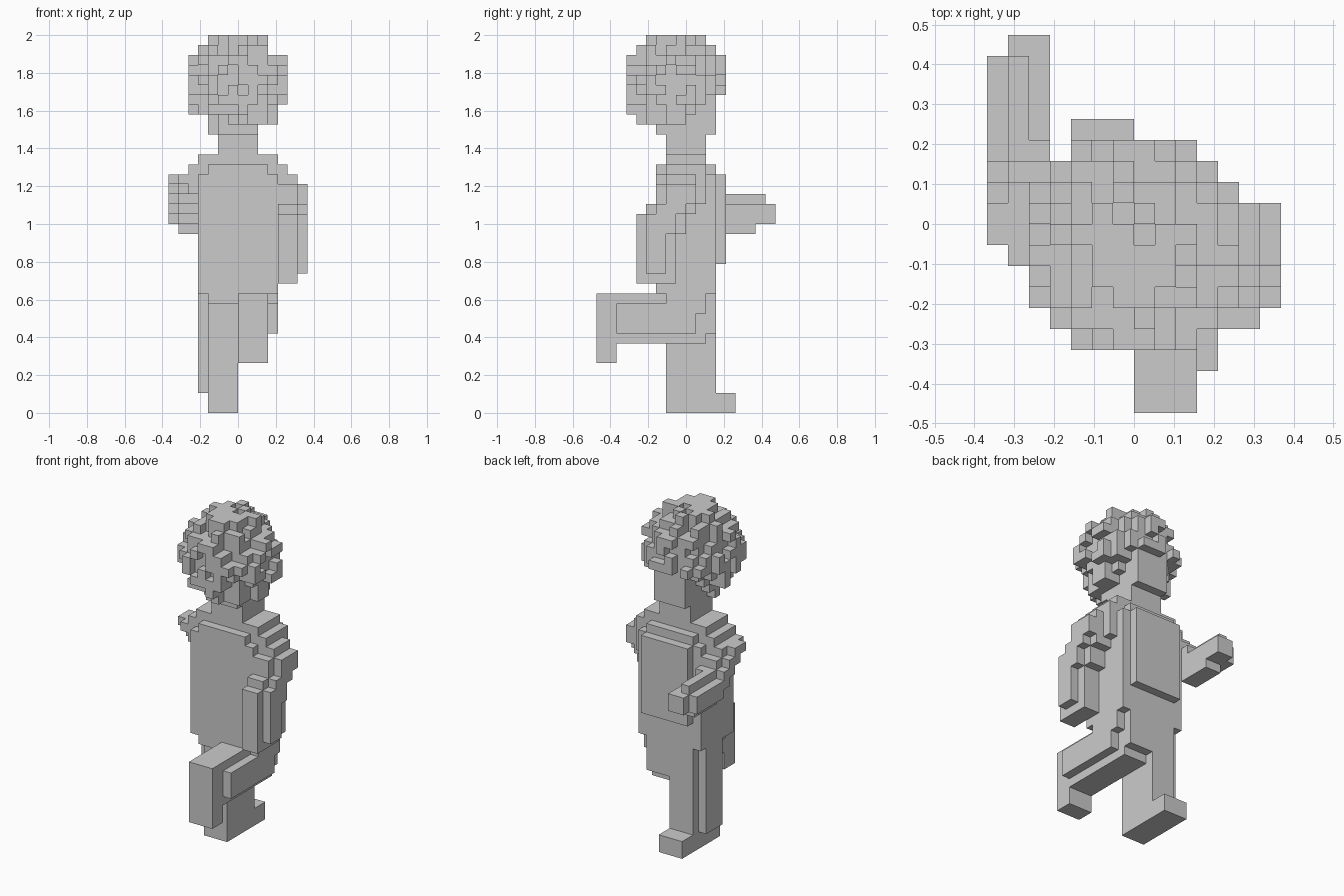
import bpy
import bmesh
import random
from itertools import product

cube = bpy.data.objects.get("Cube")
if cube:
    bpy.data.objects.remove(cube, do_unlink=True)

UNIT = 2 / 38  # edge of one block
random.seed(4)

grey = bpy.data.materials.new("plain_grey")
grey.use_nodes = True
grey.diffuse_color = (0.6, 0.6, 0.6, 1)
grey.node_tree.nodes["Principled BSDF"].inputs["Base Color"].default_value = grey.diffuse_color

DIRECTIONS = [(axis, side) for axis in range(3) for side in (0, 1)]


def box(x, y, z):
    """Cells of a solid block, each argument a (low, high) range."""
    return set(product(range(*x), range(*y), range(*z)))


def step(cell, axis, side):
    """The neighbouring cell along one direction."""
    neighbour = list(cell)
    neighbour[axis] += 1 if side else -1
    return tuple(neighbour)


def build(name, *groups):
    """Mesh the outer skin of a union of block cells."""
    cells = set().union(*groups)
    bm = bmesh.new()
    corners = {}

    def corner(point):
        if point not in corners:
            corners[point] = bm.verts.new([c * UNIT for c in point])
        return corners[point]

    for cell in sorted(cells):
        for axis, side in DIRECTIONS:
            if step(cell, axis, side) in cells:
                continue
            u, v = (axis + 1) % 3, (axis + 2) % 3
            loop = []
            for du, dv in ((0, 0), (1, 0), (1, 1), (0, 1)):
                point = list(cell)
                point[axis] += side
                point[u] += du
                point[v] += dv
                loop.append(corner(tuple(point)))
            bm.faces.new(loop if side else loop[::-1])
    mesh = bpy.data.meshes.new(name)
    bm.to_mesh(mesh)
    bm.free()
    mesh.materials.append(grey)
    obj = bpy.data.objects.new(name, mesh)
    bpy.context.collection.objects.link(obj)


def bare_skin(cell):
    """Cells in front of the sloping hairline, kept free of hair."""
    return cell[2] < 32 and cell[1] >= cell[2] - 29


def in_ball(cell, radius):
    """Whether the cell centre lies in a ball around the skull centre."""
    x, y, z = (c + 0.5 for c in cell)
    return x * x + (y + 1) ** 2 + (z - 33) ** 2 <= radius ** 2


# Narrow flat face and neck
face = box((-2, 2), (-2, 3), (28, 36))
build("face", face)
build("neck", box((-2, 2), (-2, 2), (25, 28)))

# Curly hair: a round cap with single blocks scattered over its skin
cap = {c for c in box((-6, 6), (-7, 5), (28, 38)) if in_ball(c, 4.35) and not bare_skin(c)}
skin = {step(c, axis, side) for c in cap for axis, side in DIRECTIONS} - cap - face
curls = {
    c for c in sorted(skin)
    if 28 <= c[2] < 38 and not bare_skin(c) and random.random() < 0.5
}
build("curly_hair", cap, curls)

# Torso with shoulder yoke, raised chest panel and seat
build(
    "torso",
    box((-4, 4), (-3, 3), (12, 24)),
    box((-3, 3), (-3, 3), (24, 25)),
    box((-4, 4), (-2, 2), (24, 26)),
    box((-3, 3), (3, 4), (15, 24)),
    box((-3, 0), (-3, -2), (11, 12)),
)

# Left arm: swung away, stepping down from shoulder to hand
left_arm = [box((4, 5), (-2, 2), (21, 25)), box((6, 7), (-1, 1), (21, 23))]
for low, high, back, front in (
    (13, 18, -5, -1), (18, 20, -5, 0), (20, 21, -4, 1), (21, 23, -3, 1), (23, 24, -2, 1),
):
    left_arm.append(box((4, 6), (back, front), (low, high)))
    left_arm.append(box((6, 7), (back + 1, front - 1), (max(low, 14), min(high, 23))))
build("left_arm", *left_arm)

# Right arm: upper arm descends in even steps to a forearm reaching out
upper_arm = [box((-5, -4), (-2, 2), (22, 25))]
for drop in range(5):
    level = (23 - drop, 24 - drop)
    front = min(2 + drop, 4)
    upper_arm.append(box((-6, -4), (drop - 2, front), level))
    upper_arm.append(box((-7, -6), (drop - 1, front - 1), level))
build("right_upper_arm", *upper_arm)
build(
    "right_forearm",
    box((-6, -4), (2, 9), (19, 21)),
    box((-7, -6), (3, 8), (19, 21)),
    box((-6, -5), (2, 8), (21, 22)),
    box((-6, -4), (3, 7), (18, 19)),
)

# Standing leg with foot and raised side strip
build(
    "right_leg",
    box((-3, 0), (-2, 3), (0, 13)),
    box((-3, 0), (3, 5), (0, 2)),
    box((-4, -3), (-1, 2), (2, 13)),
)

# Raised leg: bent away with the foot hanging down
build(
    "left_leg",
    box((0, 3), (-9, 2), (7, 12)),
    box((0, 3), (2, 3), (8, 13)),
    box((0, 3), (-9, -7), (5, 12)),
    box((3, 4), (-7, 1), (8, 11)),
    box((3, 4), (-2, 2), (10, 13)),
)
